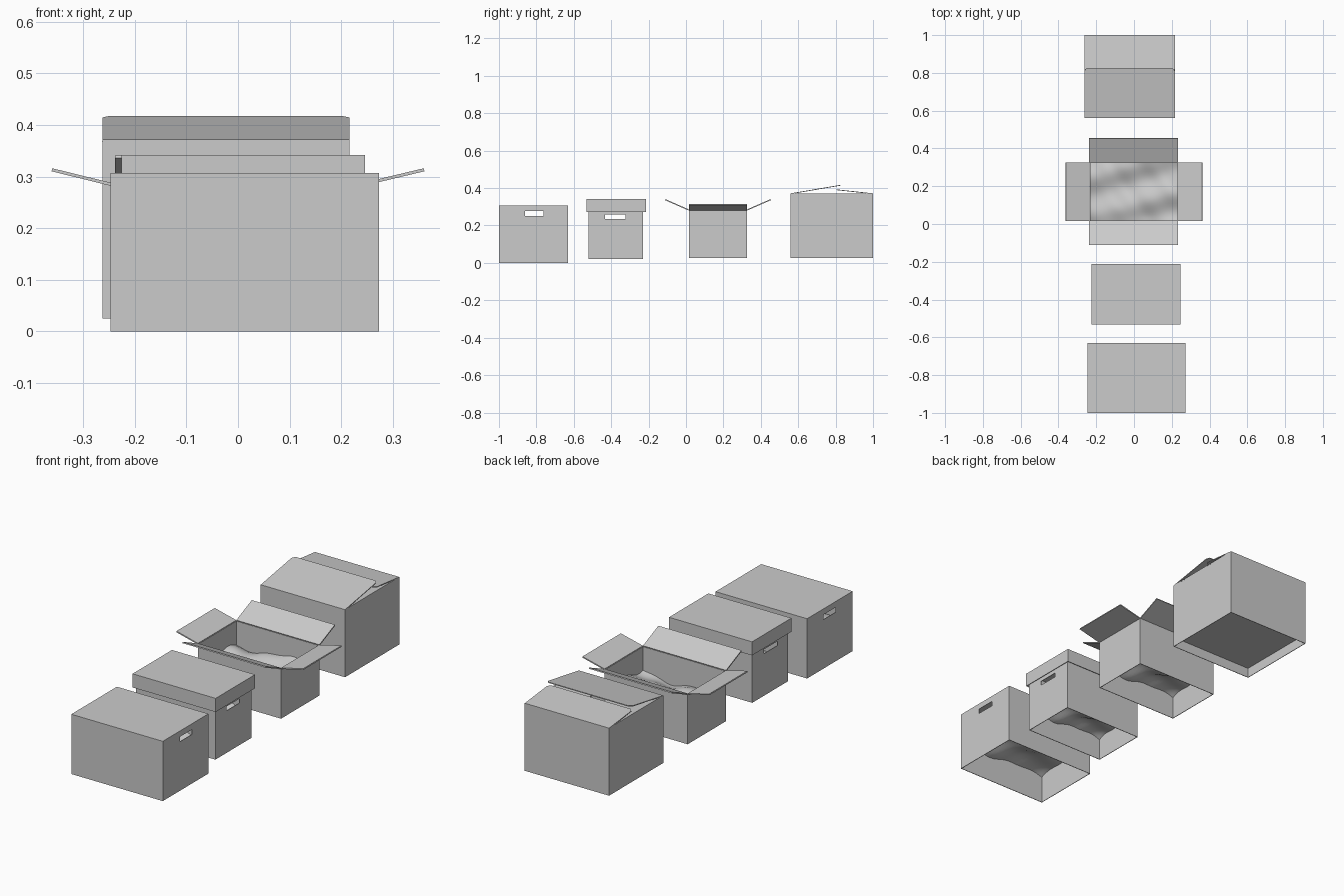
import bpy, bmesh, math
from mathutils import Vector

if "Cube" in bpy.data.objects:
    bpy.data.objects.remove(bpy.data.objects["Cube"])

T = 0.004  # cardboard thickness


def finish(name, bm, thick=None):
    me = bpy.data.meshes.new(name)
    bm.to_mesh(me)
    bm.free()
    ob = bpy.data.objects.new(name, me)
    bpy.context.collection.objects.link(ob)
    if thick:
        mod = ob.modifiers.new("thickness", 'SOLIDIFY')
        mod.thickness = thick
        mod.offset = -1
    return ob


def block(lo, hi):
    bm = bmesh.new()
    bmesh.ops.create_cube(bm, size=1)
    for v in bm.verts:
        v.co = Vector([lo[i] + (v.co[i] + 0.5) * (hi[i] - lo[i]) for i in range(3)])
    bm.normal_update()
    return bm


def shell(name, lo, hi, open_top=False):
    """Thin-walled box without a bottom, optionally without a top."""
    bm = block(lo, hi)
    gone = [f for f in bm.faces if f.normal.z < -0.5 or (open_top and f.normal.z > 0.5)]
    bmesh.ops.delete(bm, geom=gone, context='FACES')
    return finish(name, bm, T)


def handle_holes(ob, lo, hi):
    """Hand slot running through both end walls."""
    cutter = finish(ob.name + "_slot_cutter", block((-1, *lo), (1, *hi)))
    cutter.hide_render = True
    cutter.hide_viewport = True
    cutter.display_type = 'WIRE'
    mod = ob.modifiers.new("slots", 'BOOLEAN')
    mod.operation = 'DIFFERENCE'
    mod.solver = 'EXACT'
    mod.object = cutter


def panel(name, pts, thick=T):
    bm = bmesh.new()
    f = bm.faces.new([bm.verts.new(p) for p in pts])
    f.normal_update()
    if f.normal.z < 0:
        f.normal_flip()
    return finish(name, bm, thick)


def rumpled_sheet(name, x0, x1, y0, y1, z):
    """Soft uneven packing sheet inside a box."""
    bm = bmesh.new()
    bmesh.ops.create_grid(bm, x_segments=28, y_segments=20, size=0.5)
    for v in bm.verts:
        u, w = v.co.x + 0.5, v.co.y + 0.5
        h = 0.014 * math.sin(7 * u + 3 * w) + 0.012 * math.sin(9 * w - 4 * u + 1)
        h += 0.005 * math.sin(17 * u + 8 * w)
        h -= 0.03 * math.exp(-9 * (u * u + w * w))
        v.co = (x0 + u * (x1 - x0), y0 + w * (y1 - y0), z + h)
    for f in bm.faces:
        f.smooth = True
    return finish(name, bm)


# Front closed box with hand slots
box = shell("closed_box", (-0.247, -1.0, 0), (0.273, -0.63, 0.307))
handle_holes(box, (-0.862, 0.252), (-0.763, 0.277))
rumpled_sheet("closed_box_packing", -0.243, 0.269, -0.996, -0.634, 0.16)

# Box with separate lid
body = shell("lidded_box_body", (-0.216, -0.521, 0.02), (0.236, -0.229, 0.29), True)
handle_holes(body, (-0.432, 0.236), (-0.323, 0.258))
rumpled_sheet("lidded_box_packing", -0.212, 0.232, -0.517, -0.233, 0.15)
shell("lid", (-0.226, -0.533, 0.272), (0.246, -0.213, 0.342))

# Open box with four raised flaps
X0, X1, Y0, Y1, Z = -0.238, 0.234, 0.015, 0.326, 0.283
shell("open_box_body", (X0, Y0, 0.025), (X1, Y1, Z), True)
rumpled_sheet("open_box_packing", X0 + T, X1 - T, Y0 + T, Y1 - T, 0.16)
for tag, x, end in (("left", X0, -0.36), ("right", X1, 0.36)):
    panel("open_flap_" + tag, [(x, Y0, Z + 0.003), (end, Y0, 0.316),
                               (end, Y1, 0.316), (x, Y1, Z + 0.003)], 0.006)
for tag, y, end in (("front", Y0, -0.11), ("back", Y1, 0.452)):
    panel("open_flap_" + tag, [(X0, y, Z + 0.003), (X0, end, 0.341),
                               (X1, end, 0.341), (X1, y, Z + 0.003)], 0.006)

# Back box with loosely closed flaps and a recessed floor
X0, X1, Y0, Y1, Z = -0.263, 0.216, 0.56, 1.0, 0.372
shell("large_box_body", (X0, Y0, 0.025), (X1, Y1, Z), True)
panel("large_box_floor", [(X0, Y0, 0.08), (X1, Y0, 0.08), (X1, Y1, 0.08), (X0, Y1, 0.08)])
for tag, y, end, z in (("front", Y0, 0.825, 0.417), ("back", Y1, 0.805, 0.393)):
    c = 0.015 if end > y else -0.015  # clipped corners
    zc = z - (z - Z) * c / (end - y)
    panel("large_flap_" + tag, [(X0, y, Z), (X1, y, Z), (X1, end - c, zc),
                                (X1 - 0.012, end, z), (X0 + 0.012, end, z),
                                (X0, end - c, zc)])
for tag, x, end in (("left", X0, X0 + 0.2), ("right", X1, X1 - 0.2)):
    panel("large_flap_" + tag, [(x, Y0 + T, Z), (end, Y0 + T, Z - 0.006),
                                (end, Y1 - T, Z - 0.006), (x, Y1 - T, Z)])
